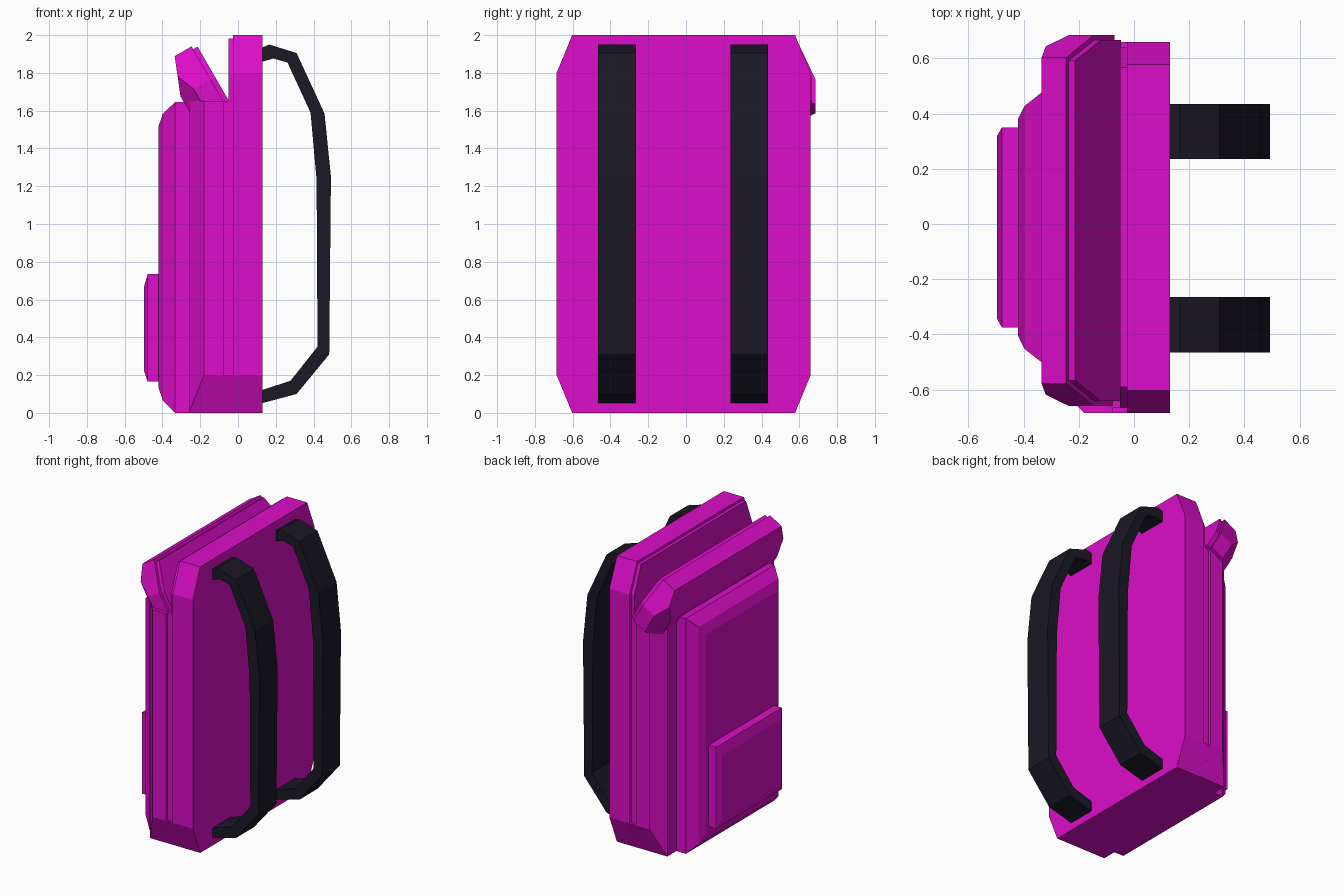
import bpy, bmesh, math
from mathutils import Vector, Matrix

if "Cube" in bpy.data.objects:
    bpy.data.objects.remove(bpy.data.objects["Cube"])


def material(name, color):
    m = bpy.data.materials.new(name)
    m.diffuse_color = color
    m.use_nodes = True
    m.node_tree.nodes["Principled BSDF"].inputs["Base Color"].default_value = m.diffuse_color
    return m


FABRIC = material("magenta_fabric", (0.72, 0.004, 0.58, 1))
STRAP = material("dark_webbing", (0.011, 0.009, 0.018, 1))
YC = -0.0125                      # sideways offset of the bag shell


def prism(bm, points, axis, a, b):
    """Extrude a 2D outline along x (points are y,z) or y (points are x,z)."""
    def at(p, t):
        return (t, p[0], p[1]) if axis == 'x' else (p[0], t, p[1])
    lo = [bm.verts.new(at(p, a)) for p in points]
    hi = [bm.verts.new(at(p, b)) for p in points]
    bm.faces.new(lo)
    bm.faces.new(hi[::-1])
    n = len(points)
    for i in range(n):
        bm.faces.new((lo[i], hi[i], hi[(i + 1) % n], lo[(i + 1) % n]))


def cut(bm, point, normal):
    """Slice off everything on the normal side and cap the hole."""
    geom = bm.verts[:] + bm.edges[:] + bm.faces[:]
    bmesh.ops.bisect_plane(bm, geom=geom, dist=1e-5, plane_co=Vector(point),
                           plane_no=Vector(normal), clear_outer=True)
    edges = [e for e in bm.edges if e.is_boundary]
    bmesh.ops.holes_fill(bm, edges=edges, sides=0)


def finish(bm, name, mat):
    bmesh.ops.recalc_face_normals(bm, faces=bm.faces[:])
    me = bpy.data.meshes.new(name)
    bm.to_mesh(me)
    bm.free()
    me.materials.append(mat)
    ob = bpy.data.objects.new(name, me)
    bpy.context.collection.objects.link(ob)
    return ob


def mirror(half):
    return [(YC + y, z) for y, z in half] + [(YC - y, z) for y, z in half[::-1]]


SHELL = mirror([(0.59, 0), (0.6725, 0.2), (0.6725, 1.8), (0.59, 2.0)])
SEAM = mirror([(0.59, 0), (0.672, 0.2), (0.654, 0.2), (0.654, 1.795), (0.579, 1.983)])


def front_shell(bm):
    """Front half of the shell with bevelled side and top edges."""
    prism(bm, SHELL, 'x', -0.26, -0.077)
    for s in (-1, 1):
        cut(bm, (-0.18, YC + s * 0.6725, 1), (-0.0825, s * 0.08, 0))
    cut(bm, (-0.18, 0, 2.0), (-0.2, 0, 0.08))


# back panel and its seam strip
bm = bmesh.new()
prism(bm, SHELL, 'x', -0.026, 0.13)
finish(bm, "back_panel", FABRIC)
bm = bmesh.new()
prism(bm, SEAM, 'x', -0.05, -0.026)
finish(bm, "back_seam", FABRIC)

# front body, open at the top, and the folded-out upper flap
fold = (Matrix.Translation((-0.05, 0.025, 1.655))
        @ Matrix.Rotation(math.radians(-30), 4, 'Y')
        @ Matrix.Translation((0.05, 0, -1.655)))
for part, sign in (("front_body", 1), ("top_flap", -1)):
    for kind in ("shell", "seam"):
        bm = bmesh.new()
        if kind == "shell":
            front_shell(bm)
        else:
            prism(bm, SEAM, 'x', -0.077, -0.05)
        cut(bm, (0, 0, 1.65), (0, 0, sign))
        if sign < 0:
            bm.transform(fold)
        finish(bm, part + "_" + kind, FABRIC)


def pocket(name, rings):
    """Loft rectangles given as x, half width, bottom, top."""
    bm = bmesh.new()
    prev = None
    for x, w, z0, z1 in rings:
        ring = [bm.verts.new((x, YC + y, z))
                for y, z in ((-w, z0), (w, z0), (w, z1), (-w, z1))]
        if prev:
            for i in range(4):
                j = (i + 1) % 4
                bm.faces.new((prev[i], prev[j], ring[j], ring[i]))
        else:
            bm.faces.new(ring)
        prev = ring
    bm.faces.new(prev)
    finish(bm, name, FABRIC)


# stacked front pockets
pocket("large_pocket", [(-0.255, 0.49, 0, 1.645), (-0.333, 0.49, 0, 1.645),
                        (-0.397, 0.44, 0.065, 1.585), (-0.42, 0.393, 0.13, 1.52)])
pocket("small_pocket", [(-0.415, 0.363, 0.165, 0.735), (-0.478, 0.363, 0.165, 0.735),
                        (-0.497, 0.33, 0.222, 0.67)])

# shoulder straps
OUTER = [(0.13, 1.935), (0.166, 1.95), (0.31, 1.905), (0.458, 1.585),
         (0.492, 1.25), (0.483, 0.31), (0.31, 0.10), (0.13, 0.052)]
INNER = [(0.13, 1.86), (0.188, 1.876), (0.262, 1.855), (0.384, 1.59),
         (0.416, 1.235), (0.421, 0.35), (0.278, 0.17), (0.13, 0.122)]
for name, y in (("front_strap", -0.465), ("rear_strap", 0.235)):
    bm = bmesh.new()
    prism(bm, OUTER + INNER[::-1], 'y', y, y + 0.2)
    finish(bm, name, STRAP)
